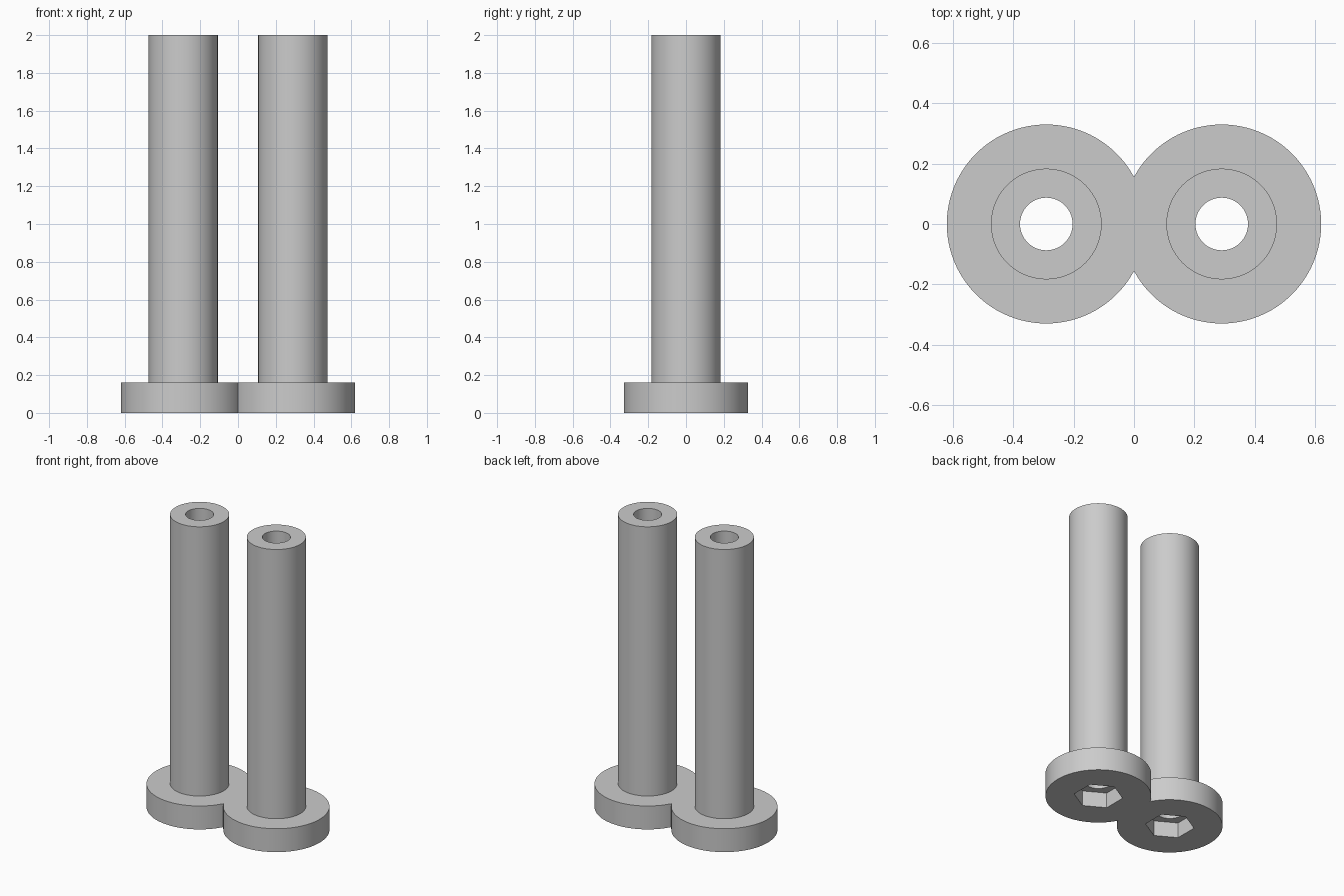
import bpy
import math

cube = bpy.data.objects.get("Cube")
if cube:
    bpy.data.objects.remove(cube, do_unlink=True)

CENTRE = 0.29       # distance of each post axis from the middle
HEIGHT = 2.0
FLANGE_H = 0.16
POCKET_H = 0.105

grey = bpy.data.materials.new("grey plastic")
grey.use_nodes = True
colour = (0.6, 0.6, 0.6, 1.0)
grey.diffuse_color = colour
grey.node_tree.nodes["Principled BSDF"].inputs["Base Color"].default_value = colour


def cylinder(name, radius, bottom, top, sides=96, turn=0.0):
    bpy.ops.mesh.primitive_cylinder_add(
        vertices=sides, radius=radius, depth=top - bottom,
        location=(CENTRE, 0, (top + bottom) / 2), rotation=(0, 0, turn))
    obj = bpy.context.object
    obj.name = name
    obj.data.materials.append(grey)
    bpy.ops.object.transform_apply(location=True, rotation=True, scale=True)
    return obj


def combine(target, tool, operation):
    mod = target.modifiers.new(operation.lower(), "BOOLEAN")
    mod.operation = operation
    mod.solver = "EXACT"
    mod.object = tool
    bpy.context.view_layer.objects.active = target
    bpy.ops.object.modifier_apply(modifier=mod.name)
    bpy.data.objects.remove(tool, do_unlink=True)


# One flanged post: round flange and shaft
post = cylinder("flanged_twin_posts", 0.329, 0, FLANGE_H)
combine(post, cylinder("shaft", 0.183, FLANGE_H / 2, HEIGHT), "UNION")

# Through bore and hexagonal pocket in the underside
combine(post, cylinder("bore", 0.087, -0.1, HEIGHT + 0.1, sides=64), "DIFFERENCE")
combine(post, cylinder("hex_pocket", 0.153, -0.1, POCKET_H, 6, math.radians(0)), "DIFFERENCE")

# Second post, mirrored and cut where the flanges meet
mirror = post.modifiers.new("mirror", "MIRROR")
mirror.use_axis[0] = True
mirror.use_bisect_axis[0] = True
mirror.use_clip = True
bpy.ops.object.select_all(action="DESELECT")
post.select_set(True)
bpy.context.view_layer.objects.active = post
bpy.ops.object.modifier_apply(modifier=mirror.name)
bpy.ops.object.shade_smooth_by_angle(angle=math.radians(30))
